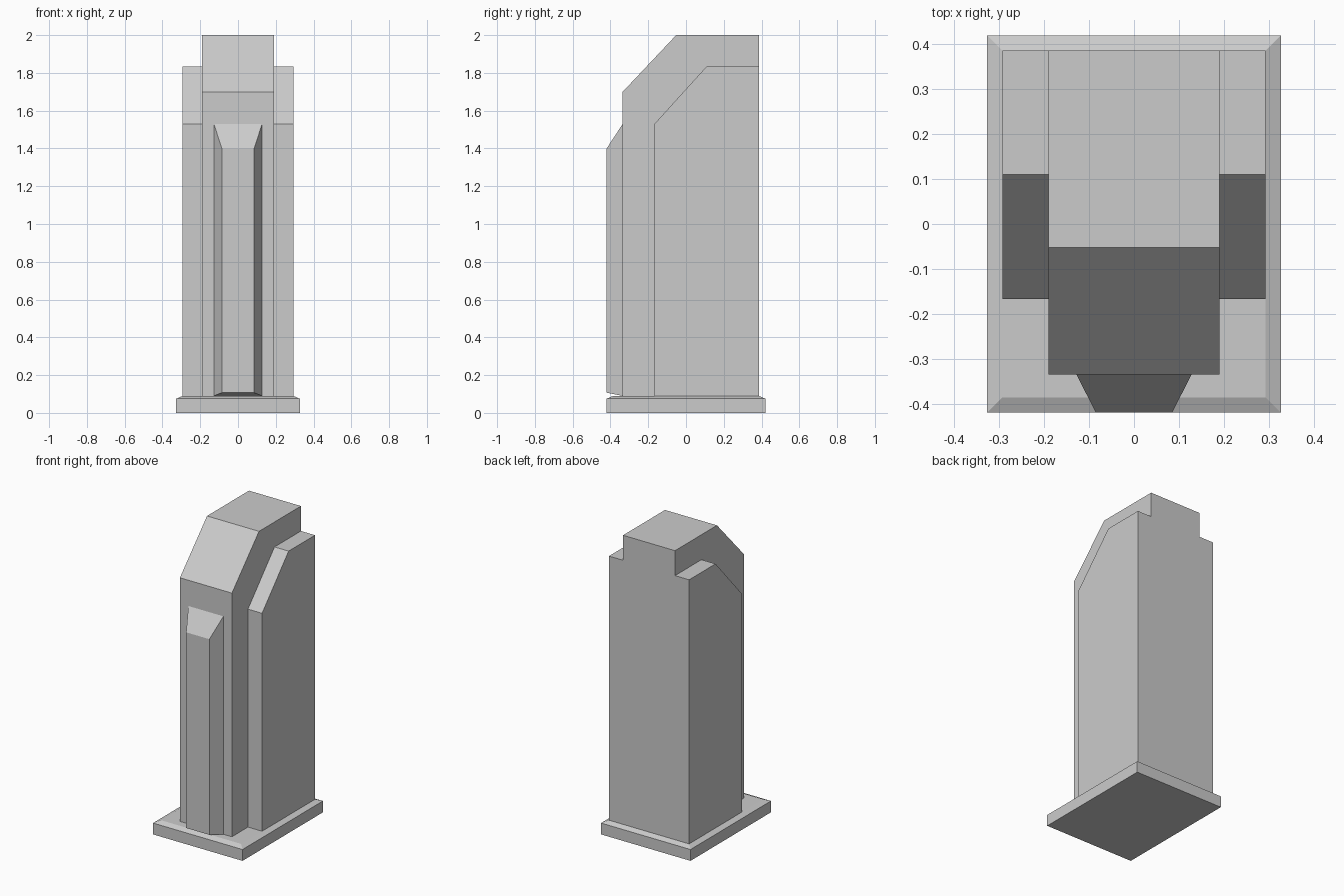
import bpy, bmesh
from mathutils import Vector

default = bpy.data.objects.get("Cube")
if default:
    bpy.data.objects.remove(default, do_unlink=True)

GREY = (0.6, 0.6, 0.6, 1.0)
stone = bpy.data.materials.new("pale grey")
stone.use_nodes = True
stone.diffuse_color = GREY
stone.node_tree.nodes["Principled BSDF"].inputs["Base Color"].default_value = GREY


def finish(name, bm):
    bmesh.ops.recalc_face_normals(bm, faces=bm.faces)
    mesh = bpy.data.meshes.new(name)
    bm.to_mesh(mesh)
    bm.free()
    mesh.materials.append(stone)
    obj = bpy.data.objects.new(name, mesh)
    bpy.context.collection.objects.link(obj)
    return obj


def loft(name, start, end):
    """Join two matching outlines into a closed solid."""
    bm = bmesh.new()
    a = [bm.verts.new(p) for p in start]
    b = [bm.verts.new(p) for p in end]
    bm.faces.new(a)
    bm.faces.new(b)
    for i in range(len(a)):
        j = (i + 1) % len(a)
        bm.faces.new((a[i], a[j], b[j], b[i]))
    return finish(name, bm)


def side_profile(name, x0, x1, profile):
    """Extrude a (y, z) profile across x."""
    return loft(name, [(x0, y, z) for y, z in profile], [(x1, y, z) for y, z in profile])


def rectangle(x, y, z):
    return [(-x, -y, z), (x, -y, z), (x, y, z), (-x, y, z)]


BACK, FLOOR = 0.386, 0.09

# Plinth with a shallow chamfered top edge
loft("plinth", rectangle(0.327, 0.42, 0), rectangle(0.327, 0.42, 0.075))
loft("plinth_chamfer", rectangle(0.327, 0.42, 0.075), rectangle(0.293, BACK, FLOOR))

# Central tower with a sloped front shoulder
side_profile("tower_core", -0.19, 0.19,
             [(-0.335, FLOOR), (BACK, FLOOR), (BACK, 2.0), (-0.052, 2.0), (-0.335, 1.70)])

# Lower wings on either side
for name, side in (("left_wing", 1), ("right_wing", -1)):
    side_profile(name, side * 0.19, side * 0.293,
                 [(-0.167, FLOOR), (BACK, FLOOR), (BACK, 1.835), (0.11, 1.835), (-0.167, 1.53)])

# Tapered bay projecting from the front
loft("front_bay",
     [(-0.128, -0.335, FLOOR), (0.128, -0.335, FLOOR), (0.128, -0.335, 1.53), (-0.128, -0.335, 1.53)],
     [(-0.085, -0.42, 0.107), (0.085, -0.42, 0.107), (0.085, -0.42, 1.40), (-0.085, -0.42, 1.40)])
